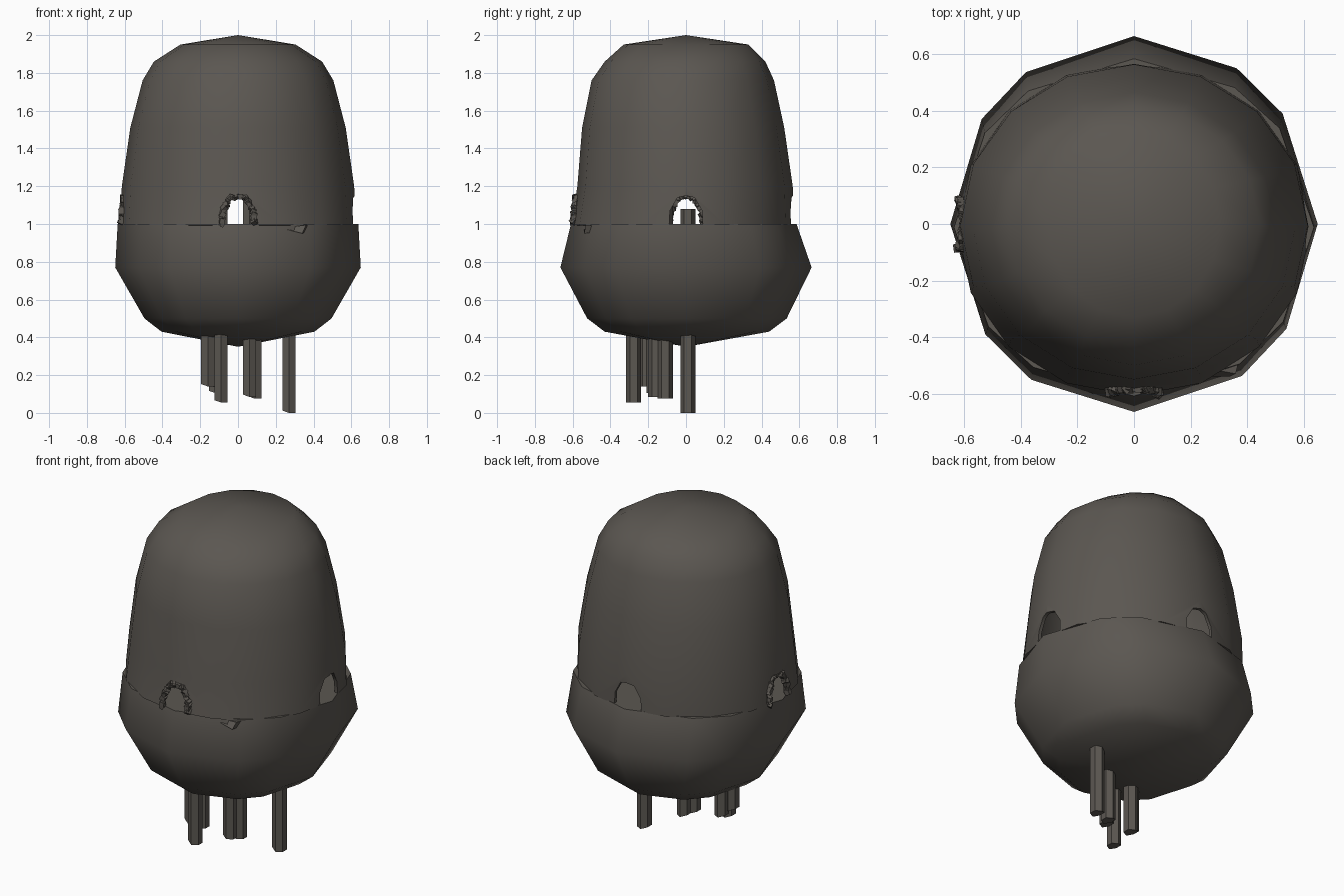
import bpy, bmesh, math, random
from mathutils import Matrix, Vector

cube = bpy.data.objects.get("Cube")
if cube:
    bpy.data.objects.remove(cube, do_unlink=True)
random.seed(4)

stone = bpy.data.materials.new("dark_warm_grey")
stone.use_nodes = True
GREY = (0.105, 0.095, 0.083, 1)
stone.diffuse_color = GREY
stone.node_tree.nodes["Principled BSDF"].inputs["Base Color"].default_value = GREY


def make(name, bm, mat=stone):
    bmesh.ops.recalc_face_normals(bm, faces=bm.faces)
    mesh = bpy.data.meshes.new(name)
    bm.to_mesh(mesh)
    bm.free()
    ob = bpy.data.objects.new(name, mesh)
    bpy.context.collection.objects.link(ob)
    if mat:
        mesh.materials.append(mat)
    return ob


def select(ob):
    bpy.ops.object.select_all(action="DESELECT")
    ob.select_set(True)
    bpy.context.view_layer.objects.active = ob


def smooth(ob, degrees):
    select(ob)
    bpy.ops.object.shade_smooth_by_angle(angle=math.radians(degrees))


def loft(rings, angles, apex, closed):
    """Skin elliptical rings (z, rx, ry, centre y), ending in a fan to the apex."""
    bm = bmesh.new()
    loops = [[bm.verts.new((rx * math.cos(a), cy + ry * math.sin(a), z)) for a in angles]
             for z, rx, ry, cy in rings]
    tip = bm.verts.new((0, 0, apex))
    n = len(angles)
    for i in range(n):
        j = (i + 1) % n
        for lo, hi in zip(loops, loops[1:]):
            bm.faces.new((lo[i], lo[j], hi[j], hi[i]))
        bm.faces.new((loops[-1][i], loops[-1][j], tip))
    if closed:
        bm.faces.new(loops[0])
    return bm


# Lower bowl, closed by a flat floor
bowl_angles = [math.radians(q * 90 + a) for q in range(4) for a in (0, 36, 56)]
bowl = make("lower_bowl", loft([
    (1.0, 0.637, 0.597, -0.012), (0.77, 0.65, 0.665, 0), (0.5, 0.495, 0.528, 0.005),
    (0.43, 0.405, 0.435, 0.005)], bowl_angles, 0.35, True))
smooth(bowl, 60)

# Hollow upper dome
dome_angles = [math.tau * i / 16 for i in range(16)]
dome = make("upper_dome", loft([
    (0.995, 0.625, 0.59, -0.018), (1.2, 0.615, 0.57, -0.005), (1.51, 0.57, 0.535, -0.015),
    (1.76, 0.505, 0.483, -0.017), (1.86, 0.445, 0.425, -0.005), (1.95, 0.305, 0.33, 0)],
    dome_angles, 2.0, False))
wall = dome.modifiers.new("wall", "SOLIDIFY")
wall.thickness = 0.02
wall.offset = -1

# Arched openings on all four sides
ARCH = [(-0.09, 0.98), (-0.085, 1.07), (-0.045, 1.14), (0.0, 1.15),
        (0.045, 1.14), (0.085, 1.07), (0.09, 0.98)]
cutters = []
for name, turn in (("front_back_cutter", 0), ("side_cutter", 90)):
    bm = bmesh.new()
    face = bm.faces.new([bm.verts.new((x, -1, z)) for x, z in ARCH])
    ext = bmesh.ops.extrude_face_region(bm, geom=[face])
    bmesh.ops.translate(bm, vec=(0, 2, 0),
                        verts=[v for v in ext["geom"] if isinstance(v, bmesh.types.BMVert)])
    bm.transform(Matrix.Rotation(math.radians(turn), 4, "Z"))
    cutter = make(name, bm, None)
    cutter.hide_render = True
    cut = dome.modifiers.new(name, "BOOLEAN")
    cut.operation = "DIFFERENCE"
    cut.object = cutter
    cutters.append(cutter)
select(dome)
bpy.ops.object.convert(target="MESH")
for cutter in cutters:
    bpy.data.objects.remove(cutter, do_unlink=True)
smooth(dome, 50)


# Rough stones framing the front and right openings
def rim(name, turn, reach):
    bm = bmesh.new()
    path = [Vector((x, 0, max(z, 1.0))) for x, z in ARCH]
    for a, b in zip(path, path[1:]):
        count = max(2, round((b - a).length / 0.018))
        for k in range(count):
            p = a.lerp(b, k / count)
            spot = Vector((p.x * 0.95, 0.12 * (p.z - 1) - reach, p.z - 0.003))
            spin = Matrix.Rotation(random.uniform(0, 3), 4, (random.random(), 1, random.random()))
            size = random.uniform(0.02, 0.03)
            bmesh.ops.create_cube(bm, size=size, matrix=Matrix.Translation(spot) @ spin)
    bm.transform(Matrix.Rotation(math.radians(turn), 4, "Z"))
    make(name, bm)


rim("front_opening_stones", 0, 0.6)
rim("right_opening_stones", -90, 0.622)

# Small wedge ledge beside the front opening
bm = bmesh.new()
top = [bm.verts.new(p) for p in ((0.25, -0.51, 0.98), (0.36, -0.53, 0.995),
                                 (0.375, -0.47, 0.99), (0.28, -0.48, 0.995))]
low = [bm.verts.new(p) for p in ((0.26, -0.54, 0.97), (0.34, -0.54, 0.95),
                                 (0.36, -0.47, 0.955), (0.27, -0.48, 0.965))]
bm.faces.new(top)
bm.faces.new(low)
for i in range(4):
    j = (i + 1) % 4
    bm.faces.new((top[i], top[j], low[j], low[i]))
make("front_ledge", bm)

# Hexagonal columns hanging below and poking through the floor
POSTS = [(-0.16, -0.21, 0.14), (-0.12, -0.17, 0.105), (-0.09, -0.277, 0.055),
         (0.06, -0.16, 0.085), (0.09, -0.11, 0.075), (0.27, 0.01, 0.0)]
for i, (x, y, z) in enumerate(POSTS):
    bm = bmesh.new()
    bmesh.ops.create_cone(bm, cap_ends=True, segments=6, radius1=0.04, radius2=0.04, depth=1.08)
    for v in bm.verts:
        if v.co.z < 0 and v.co.x < 0:
            v.co.z += 0.012
    bm.transform(Matrix.Translation((x, y, z + 0.54)))
    make(f"column_{i + 1}", bm)
